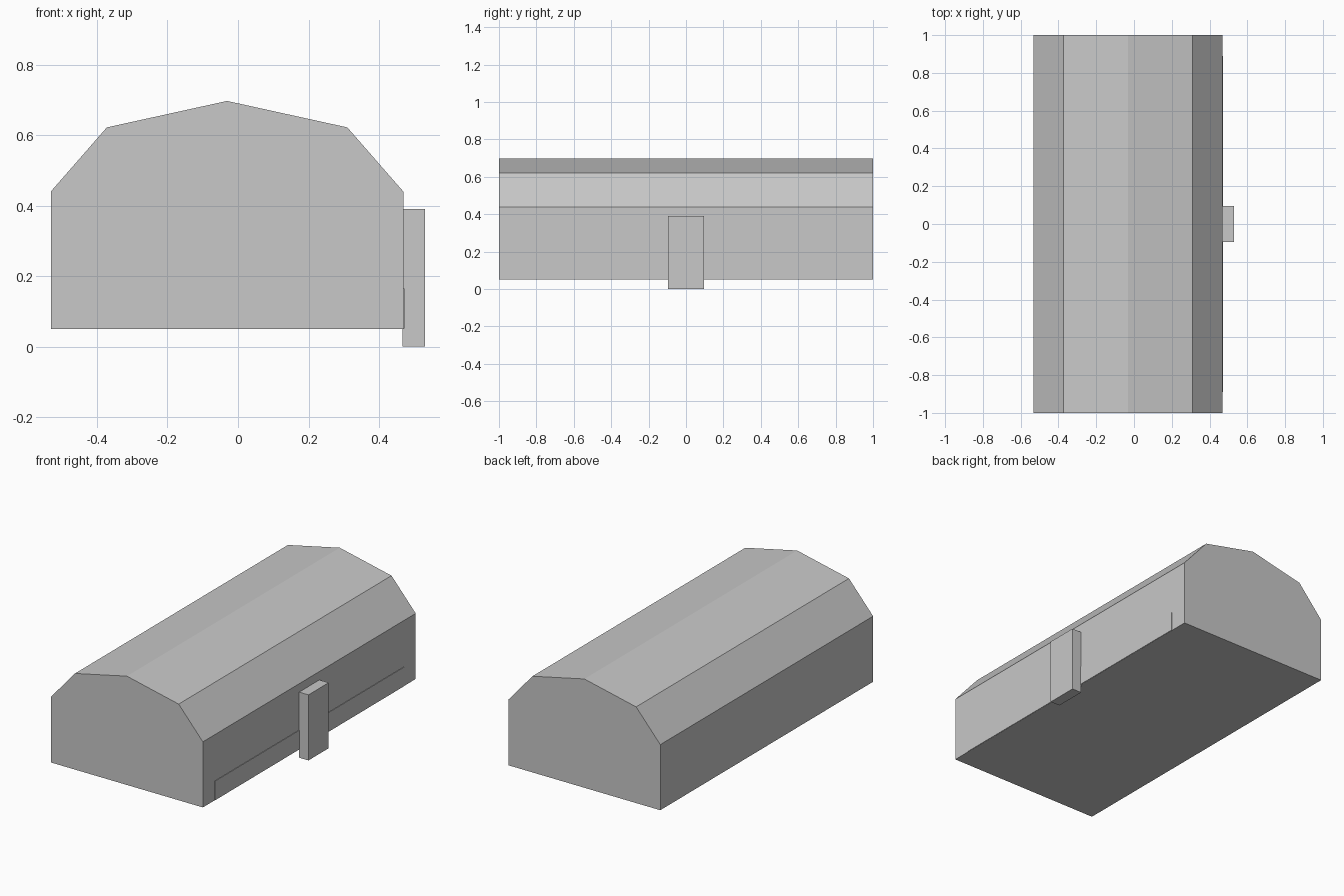
import bpy
import bmesh
from mathutils import Matrix, Vector

if "Cube" in bpy.data.objects:
    bpy.data.objects.remove(bpy.data.objects["Cube"], do_unlink=True)

GREY = (0.58, 0.58, 0.58, 1.0)
grey = bpy.data.materials.new("plain grey")
grey.use_nodes = True
grey.diffuse_color = GREY
grey.node_tree.nodes["Principled BSDF"].inputs["Base Color"].default_value = GREY


def add_part(name, bm):
    """Turn a bmesh into a grey, flat-faced object."""
    bmesh.ops.recalc_face_normals(bm, faces=bm.faces)
    mesh = bpy.data.meshes.new(name)
    bm.to_mesh(mesh)
    bm.free()
    mesh.materials.append(grey)
    obj = bpy.data.objects.new(name, mesh)
    bpy.context.collection.objects.link(obj)
    return obj


def add_box(name, low, high):
    """Box between two opposite corners."""
    low, high = Vector(low), Vector(high)
    bm = bmesh.new()
    bmesh.ops.create_cube(
        bm, size=1,
        matrix=Matrix.Translation((low + high) / 2) @ Matrix.Diagonal((*(high - low), 1)))
    return add_part(name, bm)


# Chest body with faceted lid: half profile mirrored about the ridge, then extruded
RIDGE_X = -0.031
half = [(0.5, 0.05), (0.5, 0.44), (0.341, 0.622)]
profile = half + [(0, 0.697)] + [(-x, z) for x, z in reversed(half)]
bm = bmesh.new()
end = bm.faces.new([bm.verts.new((RIDGE_X + x, -1, z)) for x, z in profile])
extruded = bmesh.ops.extrude_face_region(bm, geom=[end], use_keep_orig=True)
moved = [v for v in extruded["geom"] if isinstance(v, bmesh.types.BMVert)]
bmesh.ops.translate(bm, verts=moved, vec=(0, 2, 0))
add_part("chest_body", bm)

# Latch and the thin raised panel on the long side
wall = RIDGE_X + 0.5
add_box("latch", (wall - 0.002, -0.095, 0), (0.53, 0.095, 0.39))
add_box("side_panel", (wall - 0.002, -0.89, 0.051), (wall + 0.003, 0.89, 0.165))
